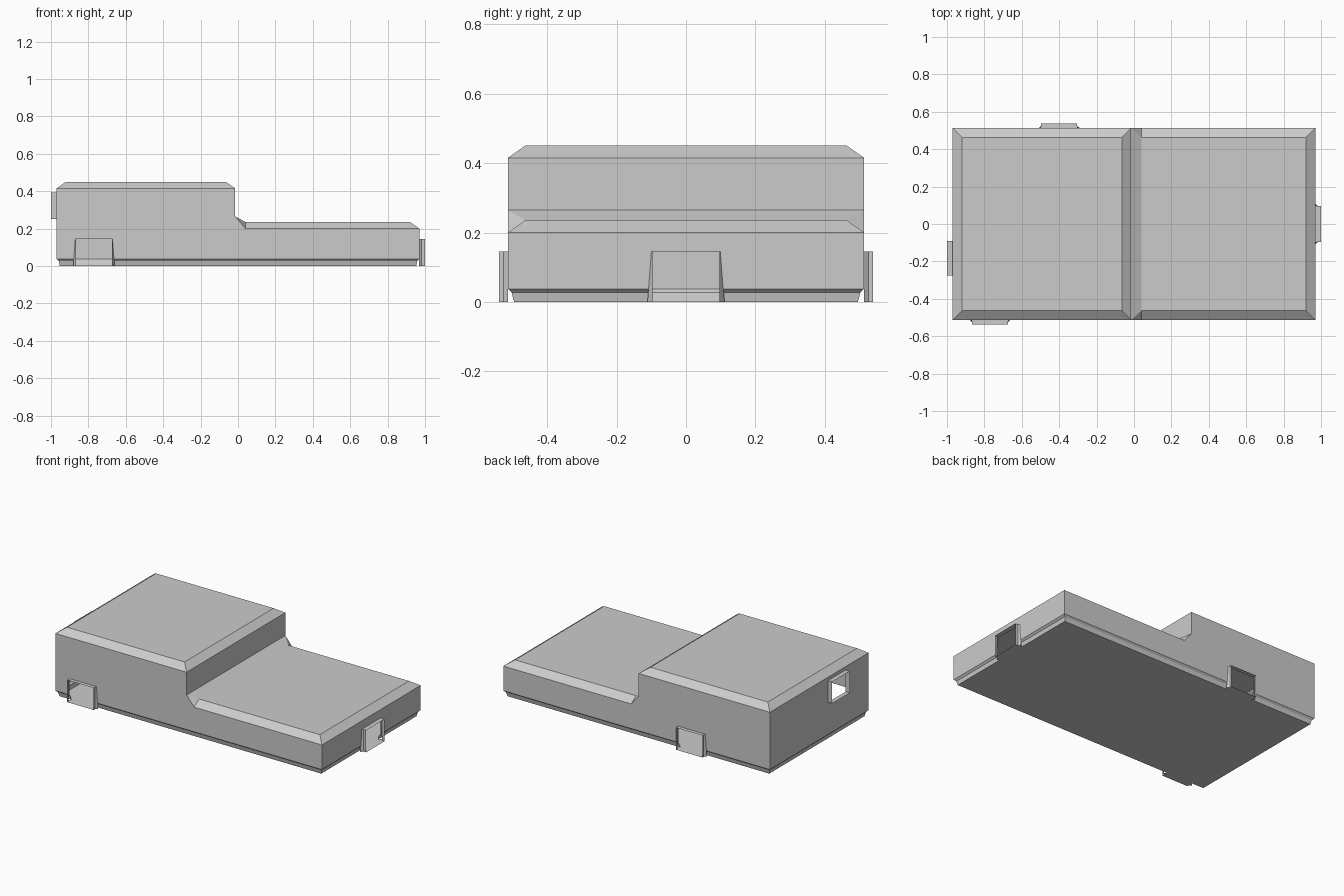
import bpy, bmesh
from mathutils import Vector

if "Cube" in bpy.data.objects:
    bpy.data.objects.remove(bpy.data.objects["Cube"])

X, Y = 0.97, 0.513          # half size of the casing
XI, YI = 0.92, 0.463        # half size inside the top bevels
STEP, LOW = -0.015, 0.04    # step wall and start of the low deck


def make_object(name, bm):
    mesh = bpy.data.meshes.new(name)
    bm.to_mesh(mesh)
    bm.free()
    ob = bpy.data.objects.new(name, mesh)
    bpy.context.collection.objects.link(ob)
    return ob


def face(bm, *points):
    bm.faces.new([bm.verts.new(p) for p in points])


def rect(x, y, z):
    return [(-x, -y, z), (x, -y, z), (x, y, z), (-x, y, z)]


def bevelled_deck(bm, x0, x1, xi0, xi1, z0, z1, sides):
    """Flat deck with sloping borders on the chosen edges."""
    o = [(x0, -Y, z0), (x1, -Y, z0), (x1, Y, z0), (x0, Y, z0)]
    i = [(xi0, -YI, z1), (xi1, -YI, z1), (xi1, YI, z1), (xi0, YI, z1)]
    face(bm, *i)
    for k in sides:
        n = (k + 1) % 4
        face(bm, o[k], o[n], i[n], i[k])


# Ports: name, outward direction, centre along the wall, half width, z range, flared
ports = [
    ("front_port", Vector((0, -1, 0)), -0.77, 0.096, 0.0, 0.145, True),
    ("back_port", Vector((0, 1, 0)), -0.40, 0.096, 0.0, 0.145, True),
    ("right_port", Vector((1, 0, 0)), 0.0, 0.096, 0.0, 0.145, True),
    ("left_port", Vector((-1, 0, 0)), -0.183, 0.092, 0.25, 0.393, False),
]

# Stepped hollow casing with a tapered foot
bm = bmesh.new()
rings = [rect(0.953, 0.495, 0), rect(0.958, 0.502, 0.027), rect(X, Y, 0.038)]
face(bm, *rings[0])
for a, b in zip(rings, rings[1:]):
    for k in range(4):
        n = (k + 1) % 4
        face(bm, a[k], a[n], b[n], b[k])
for s in (-1, 1):
    side = [(-X, 0.038), (X, 0.038), (X, 0.20), (LOW, 0.20),
            (STEP, 0.265), (STEP, 0.415), (-X, 0.415)]
    face(bm, *[(x, s * Y, z) for x, z in side])
    face(bm, (STEP, s * Y, 0.265), (LOW, s * YI, 0.235), (LOW, s * Y, 0.20))
for x, z0, z1 in ((-X, 0.038, 0.415), (X, 0.038, 0.20), (STEP, 0.265, 0.415)):
    face(bm, (x, -Y, z0), (x, Y, z0), (x, Y, z1), (x, -Y, z1))
face(bm, (STEP, -Y, 0.265), (STEP, Y, 0.265), (LOW, YI, 0.235), (LOW, -YI, 0.235))
bevelled_deck(bm, -X, STEP, -XI, STEP - 0.05, 0.415, 0.45, (0, 1, 2, 3))
bevelled_deck(bm, LOW, X, LOW, XI, 0.20, 0.235, (0, 1, 2))
bmesh.ops.remove_doubles(bm, verts=bm.verts, dist=1e-4)
bmesh.ops.recalc_face_normals(bm, faces=bm.faces)

# Cut the port openings through the walls
for name, d, c, w, z0, z1, flared in ports:
    t = Vector((abs(d.y), abs(d.x), 0))
    wall = X if d.x else Y

    def wall_faces():
        bm.normal_update()
        return [f for f in bm.faces if f.normal.dot(d) > 0.6
                and f.calc_center_median().dot(d) > wall - 0.03]

    cuts = [(t * (c - w), t), (t * (c + w), t), (Vector((0, 0, z1)), Vector((0, 0, 1)))]
    if z0 > 0:
        cuts.append((Vector((0, 0, z0)), Vector((0, 0, 1))))
    for co, no in cuts:
        fs = wall_faces()
        geom = set(fs)
        for f in fs:
            geom.update(f.edges)
            geom.update(f.verts)
        bmesh.ops.bisect_plane(bm, geom=list(geom), plane_co=co, plane_no=no, dist=1e-5)
    doomed = []
    for f in wall_faces():
        m = f.calc_center_median()
        if abs(m.dot(t) - c) < w and z0 < m.z < z1:
            doomed.append(f)
    bmesh.ops.delete(bm, geom=doomed, context='FACES')
make_object("casing", bm)

# Thin open collars around the ports
for name, d, c, w, z0, z1, flared in ports:
    bm = bmesh.new()
    t = Vector((abs(d.y), abs(d.x), 0))
    wall = X if d.x else Y
    rim = 1.0 if d.x else 0.538

    def section(depth, low_w, top_w):
        return [d * depth + t * (c + s) + Vector((0, 0, z)) for s, z in
                ((-low_w, z0), (low_w, z0), (top_w, z1), (-top_w, z1))]

    if flared:
        loops = [section(rim, w, w), section(wall + 0.012, w, w),
                 section(wall - 0.001, w + 0.015, w + 0.004)]
    else:
        loops = [section(rim, w, w), section(wall, w, w)]
    for a, b in zip(loops, loops[1:]):
        for k in range(4):
            n = (k + 1) % 4
            face(bm, a[k], a[n], b[n], b[k])
    if flared:
        # sill joining the foot of the casing
        inner = section(wall - 0.018, w, w)
        face(bm, loops[-1][0], loops[-1][1], inner[1], inner[0])
    bmesh.ops.remove_doubles(bm, verts=bm.verts, dist=1e-5)
    bmesh.ops.recalc_face_normals(bm, faces=bm.faces)
    make_object(name, bm)
